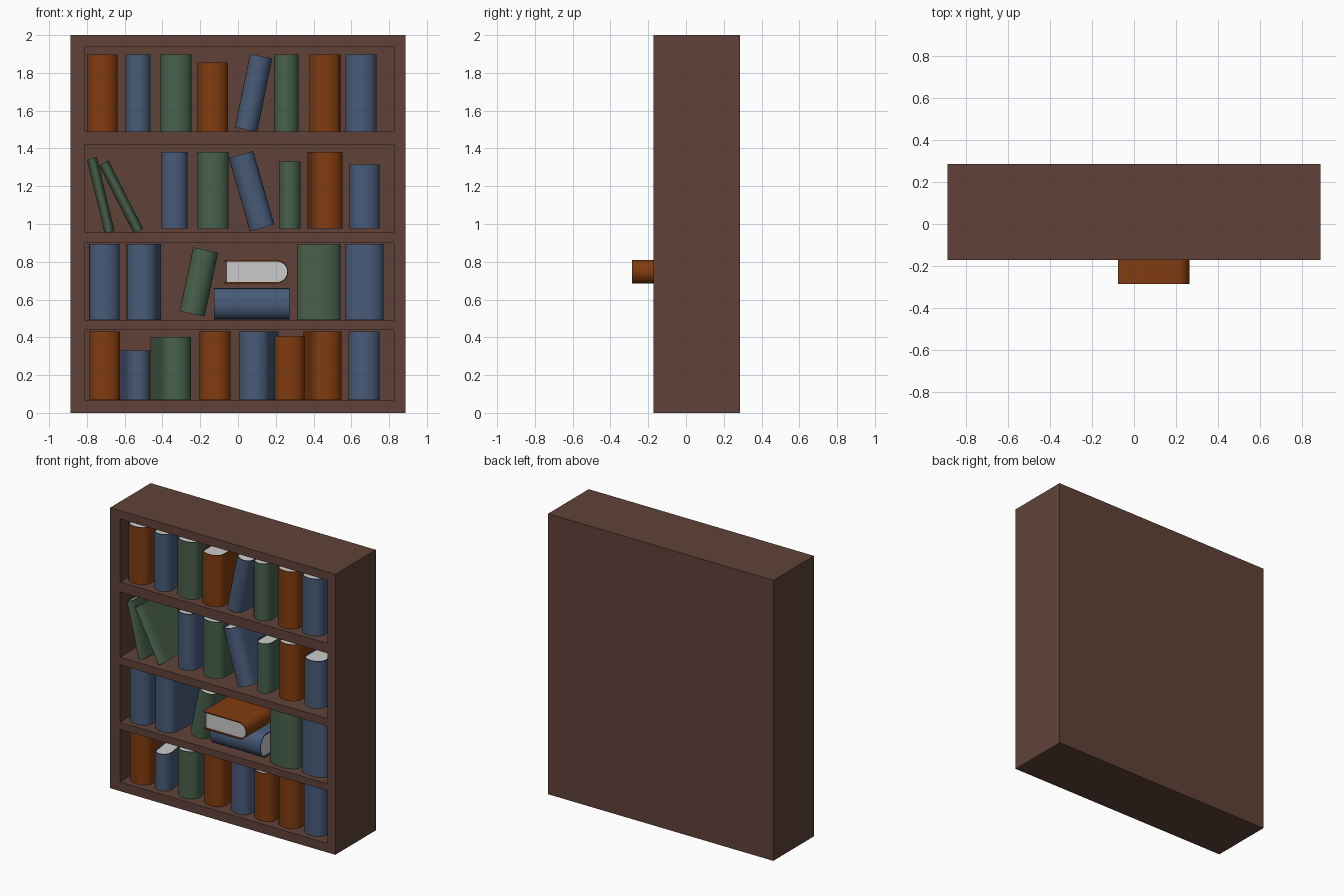
import bpy, bmesh
from math import sin, cos, pi, radians
from mathutils import Matrix, Vector

if "Cube" in bpy.data.objects:
    bpy.data.objects.remove(bpy.data.objects["Cube"])


def material(name, rgb):
    m = bpy.data.materials.new(name)
    m.diffuse_color = (*rgb, 1)
    m.use_nodes = True
    m.node_tree.nodes["Principled BSDF"].inputs["Base Color"].default_value = m.diffuse_color
    return m


WOOD = material("wood", (0.115, 0.055, 0.040))
PAGES = material("pages", (0.60, 0.60, 0.60))
ORANGE = material("orange_cloth", (0.22, 0.045, 0.005))
BLUE = material("blue_cloth", (0.065, 0.105, 0.19))
GREEN = material("green_cloth", (0.065, 0.12, 0.072))

FRONT, BACK = -0.172, 0.285      # case depth range
SPINE_Y = -0.137                 # front of the book spines
DEPTH, BULGE, BOARD, LIP = 0.34, 0.06, 0.008, 0.01


def box(name, x0, x1, y0, y1, z0, z1):
    bpy.ops.mesh.primitive_cube_add(size=1, location=((x0 + x1) / 2, (y0 + y1) / 2, (z0 + z1) / 2))
    o = bpy.context.object
    o.name = name
    o.scale = (x1 - x0, y1 - y0, z1 - z0)
    bpy.ops.object.transform_apply(location=True, rotation=False, scale=True)
    return o


# Bookcase: solid block with four shelf openings cut in
case = box("bookcase", -0.888, 0.888, FRONT, BACK, 0, 2)
case.data.materials.append(WOOD)
for z0, z1 in [(0.065, 0.44), (0.49, 0.90), (0.955, 1.42), (1.49, 1.94)]:
    cutter = box("opening", -0.81, 0.825, FRONT - 0.1, 0.24, z0, z1)
    cutter.hide_render = True
    mod = case.modifiers.new("opening", "BOOLEAN")
    mod.operation = "DIFFERENCE"
    mod.solver = "EXACT"
    mod.object = cutter
    bpy.context.view_layer.objects.active = case
    bpy.ops.object.modifier_apply(modifier=mod.name)
    bpy.data.objects.remove(cutter)


def outline(w, inset, end):
    """U-shaped book outline: rounded spine at y = 0, open towards +y."""
    a, b, n = w / 2 - inset, BULGE - inset * 0.5, 12
    arc = [(-a * cos(pi * i / n), BULGE - b * sin(pi * i / n)) for i in range(n + 1)]
    return [(-a, end)] + arc + [(a, end)]


def finish(bm, name, mat, matrix):
    bmesh.ops.recalc_face_normals(bm, faces=bm.faces)
    me = bpy.data.meshes.new(name)
    bm.to_mesh(me)
    bm.free()
    o = bpy.data.objects.new(name, me)
    bpy.context.collection.objects.link(o)
    me.materials.append(mat)
    o.matrix_world = matrix
    bpy.ops.object.select_all(action="DESELECT")
    o.select_set(True)
    bpy.context.view_layer.objects.active = o
    bpy.ops.object.shade_smooth_by_angle(angle=radians(35))


def make_book(mat, w, h, matrix):
    # Cover: a bent strip of board thickness
    bm = bmesh.new()
    outer, inner = outline(w, 0, DEPTH), outline(w, BOARD, DEPTH)
    rings = [[bm.verts.new((x, y, z)) for x, y in prof]
             for prof, z in ((outer, 0), (outer, h), (inner, h), (inner, 0))]
    for i in range(len(outer) - 1):
        for k in range(4):
            r, s = rings[k], rings[(k + 1) % 4]
            bm.faces.new((r[i], r[i + 1], s[i + 1], s[i]))
    for i in (0, -1):
        bm.faces.new([r[i] for r in rings])
    finish(bm, "book_cover", mat, matrix)
    # Page block, set in a little from the cover edges
    bm = bmesh.new()
    face = bm.faces.new([bm.verts.new((x, y, LIP)) for x, y in outline(w, BOARD, DEPTH - 0.015)])
    ext = bmesh.ops.extrude_face_region(bm, geom=[face], use_keep_orig=True)
    top = [v for v in ext["geom"] if isinstance(v, bmesh.types.BMVert)]
    bmesh.ops.translate(bm, verts=top, vec=(0, 0, h - 2 * LIP))
    finish(bm, "book_pages", PAGES, matrix)


def book(mat, x, z, w, h, lean=0, yaw=0):
    """Book with the bottom of its spine centred on (x, z); lean in x-z, yaw about z."""
    m = (Matrix.Translation((x, SPINE_Y, z)) @ Matrix.Rotation(radians(yaw), 4, "Z")
         @ Matrix.Rotation(radians(lean), 4, "Y"))
    make_book(mat, w, h, m)


# Upright books: base height, then (colour, left, right, top, yaw)
O, B, G = ORANGE, BLUE, GREEN
rows = [
    (1.49, [(O, -.80, -.638, 1.897, 0), (B, -.595, -.463, 1.897, 0), (G, -.413, -.246, 1.897, 0),
            (O, -.214, -.053, 1.855, 0), (G, .19, .32, 1.897, 0), (O, .378, .542, 1.897, 0),
            (B, .569, .733, 1.897, 0)]),
    (0.977, [(B, -.407, -.267, 1.38, 0), (G, -.214, -.05, 1.38, 0), (G, .217, .331, 1.33, 0),
             (O, .396, .558, 1.38, 5), (B, .587, .749, 1.314, 0)]),
    (0.491, [(B, -.788, -.627, .895, 0), (B, -.595, -.436, .895, -5), (G, .312, .542, .895, 0),
             (B, .566, .77, .895, 0)]),
    (0.067, [(O, -.786, -.624, .43, 0), (B, -.58, -.458, .33, 8), (G, -.39, -.235, .402, 13),
             (O, -.204, -.04, .43, 0), (B, -.005, .152, .43, -11), (O, .193, .352, .408, 0),
             (O, .398, .558, .43, 9), (B, .585, .749, .43, 0)]),
]
for base, books in rows:
    for mat, x0, x1, top, yaw in books:
        book(mat, (x0 + x1) / 2, base, x1 - x0, top - base, yaw=yaw)

# Leaning books
book(B, 0.043, 1.499, 0.12, 0.397, lean=11.5)
book(B, 0.127, 0.98, 0.135, 0.403, lean=-16)
book(G, -0.68, 0.957, 0.054, 0.402, lean=-13.5)
book(G, -0.527, 0.962, 0.056, 0.405, lean=-27)
book(G, -0.243, 0.525, 0.135, 0.345, lean=12)

# Lying books: spine forward below, spine to the right and jutting out above
book(B, -0.127, 0.578, 0.165, 0.4, lean=90)
m = Matrix(((0, -1, 0, 0.265), (0, 0, -1, 0.115), (1, 0, 0, 0.747), (0, 0, 0, 1)))
make_book(O, 0.125, 0.4, m)
